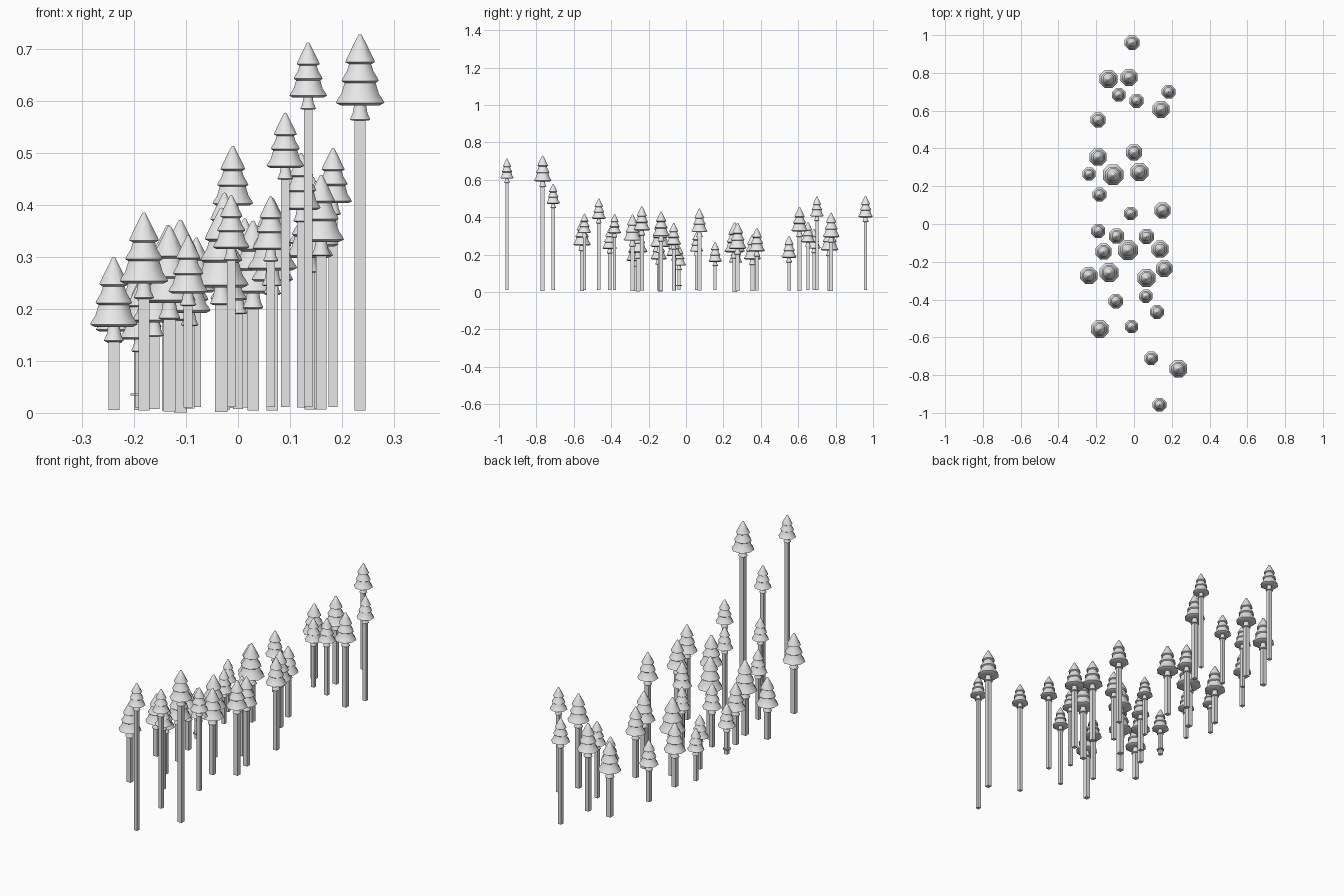
import bpy, bmesh, math

grey = bpy.data.materials.new("matte_grey")
grey.diffuse_color = (0.8, 0.8, 0.8, 1)


def lathe_mesh(name, profile, sides=8):
    """Revolve a (radius, height) profile round z."""
    bm = bmesh.new()
    rings = []
    for r, z in profile:
        if r == 0:
            rings.append([bm.verts.new((0, 0, z))])
            continue
        angles = [math.tau * (i + 0.5) / sides for i in range(sides)]
        rings.append([bm.verts.new((r * math.cos(a), r * math.sin(a), z)) for a in angles])
    for lo, hi in zip(rings, rings[1:]):
        for i in range(sides):
            j = (i + 1) % sides
            corners = [lo[i % len(lo)], lo[j % len(lo)], hi[j % len(hi)], hi[i % len(hi)]]
            bm.faces.new(list(dict.fromkeys(corners)))
    bmesh.ops.recalc_face_normals(bm, faces=bm.faces)
    mesh = bpy.data.meshes.new(name)
    bm.to_mesh(mesh)
    bm.free()
    mesh.materials.append(grey)
    return mesh


def place(name, mesh, loc, scale=(1, 1, 1)):
    ob = bpy.data.objects.new(name, mesh)
    ob.location, ob.scale = loc, scale
    bpy.context.collection.objects.link(ob)
    return ob


# Needle skirt below, then three drooping tiers; rim radius is 1, rim base at z = 0
foliage = lathe_mesh("foliage", [
    (0, -0.5), (0.34, -0.6), (0.43, -0.55), (0.31, -0.3), (0.25, 0.03),
    (0.83, 0.0), (1.03, 0.1), (0.97, 0.22), (0.8, 0.45), (0.66, 0.88),
    (0.79, 0.96), (0.75, 1.06), (0.56, 1.35), (0.47, 1.62),
    (0.63, 1.7), (0.58, 1.82), (0.3, 2.35), (0.07, 2.77), (0, 2.8)])

# Square trunk of unit half width and unit height
trunk = lathe_mesh("trunk", [(0, 0), (math.sqrt(2), 0), (math.sqrt(2), 1), (0, 1)], sides=4)

# x, y, top height, foliage radius
trees = [
    (-.01, .96, .514, .041), (-.135, .768, .362, .05), (-.026, .776, .424, .047),
    (-.08, .684, .338, .038), (.013, .652, .375, .039), (.183, .70, .51, .038),
    (.143, .607, .455, .047), (-.19, .551, .30, .042), (-.19, .355, .308, .048),
    (0, .379, .343, .045), (-.238, .265, .26, .037), (-.111, .26, .372, .057),
    (.029, .276, .37, .05), (-.183, .156, .268, .038), (-.018, .056, .32, .037),
    (.151, .072, .446, .045), (-.19, -.037, .25, .039), (-.093, -.064, .31, .042),
    (.066, -.066, .37, .042), (-.161, -.146, .30, .045), (-.032, -.138, .395, .055),
    (.138, -.133, .43, .047), (.16, -.236, .458, .046), (-.239, -.273, .30, .048),
    (-.132, -.257, .36, .053), (.066, -.286, .414, .05), (.063, -.382, .417, .037),
    (-.096, -.408, .342, .04), (.122, -.466, .50, .039), (-.181, -.556, .386, .049),
    (-.013, -.543, .419, .037), (.091, -.71, .578, .038), (.235, -.766, .729, .049),
    (.135, -.957, .713, .038),
]
for n, (x, y, top, r) in enumerate(trees, 1):
    rim = top - 2.8 * r
    foot = max(0.0, 0.032 - 0.55 * r)
    crown = place(f"foliage_{n:02d}", foliage, (x, y, rim), (r, r, r))
    place(f"trunk_{n:02d}", trunk, (x, y, foot), (0.22 * r, 0.22 * r, rim - 0.45 * r - foot))

# Small collar low on one trunk
place("trunk_collar", lathe_mesh("collar", [(0, -.002), (.018, -.002), (.018, .002), (0, .002)]),
      (-.19, -.037, .035))

# Soft round tiers with crisp rims
bpy.context.view_layer.objects.active = crown
crown.select_set(True)
bpy.ops.object.shade_smooth_by_angle(angle=math.radians(50))
